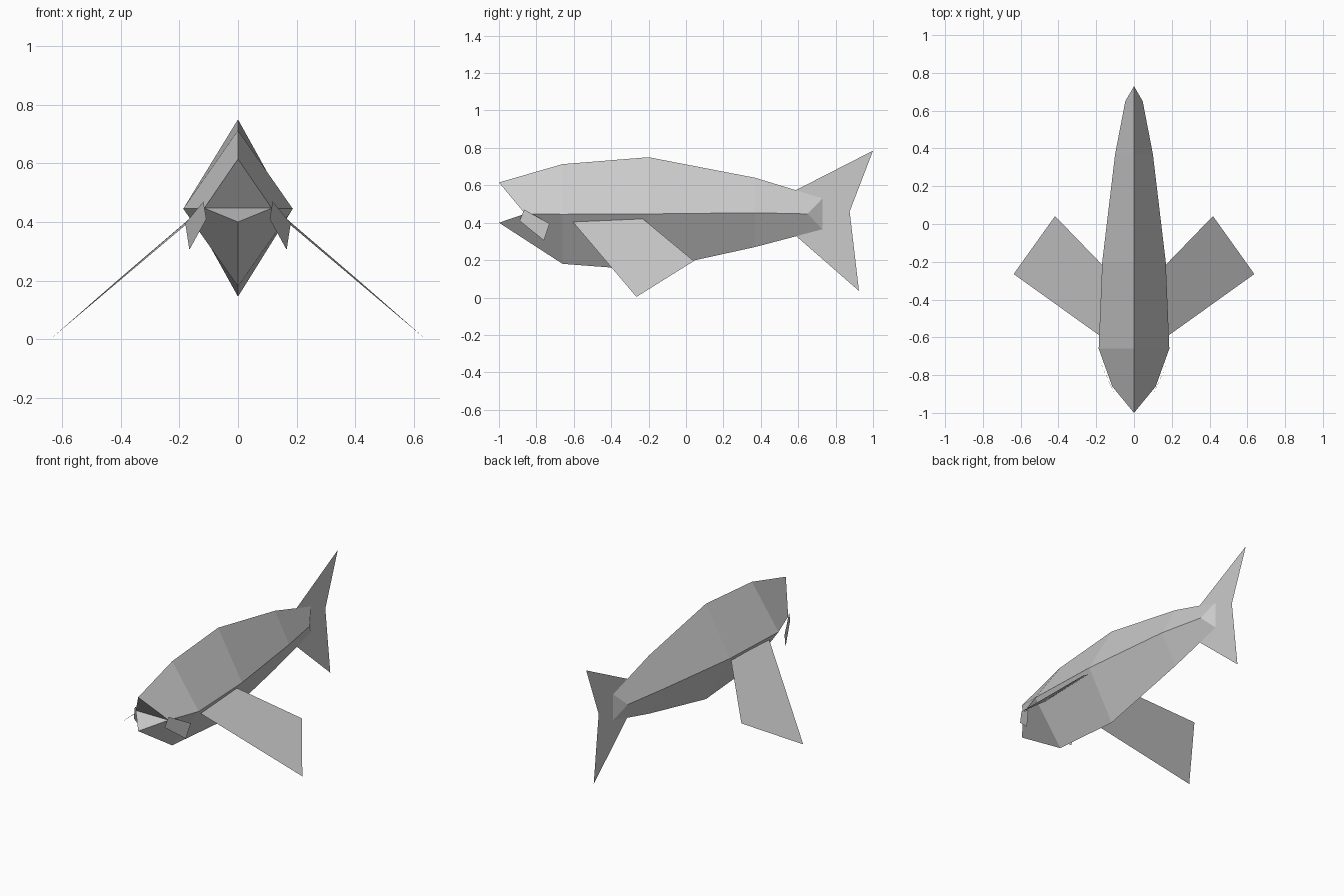
import bpy

if "Cube" in bpy.data.objects:
    bpy.data.objects.remove(bpy.data.objects["Cube"])

grey = bpy.data.materials.new("plain grey")
grey.diffuse_color = (0.6, 0.6, 0.6, 1)
grey.use_nodes = True
grey.node_tree.nodes["Principled BSDF"].inputs["Base Color"].default_value = grey.diffuse_color


def add_part(name, verts, faces):
    mesh = bpy.data.meshes.new(name)
    mesh.from_pydata(verts, [], faces)
    mesh.materials.append(grey)
    obj = bpy.data.objects.new(name, mesh)
    bpy.context.collection.objects.link(obj)
    return obj


# Body: each station is (ridge y, top z, bottom z, side x, side y, side z)
stations = [
    (-1.00, 0.615, 0.400, 0.115, -0.86, 0.447),
    (-0.66, 0.713, 0.180, 0.187, -0.66, 0.445),
    (-0.20, 0.750, 0.145, 0.168, -0.20, 0.447),
    (0.37, 0.640, 0.270, 0.100, 0.37, 0.453),
    (0.73, 0.530, 0.365, 0.046, 0.65, 0.447),
]
verts, faces = [], []
for y, top, bottom, sx, sy, sz in stations:
    verts += [(0, y, top), (sx, sy, sz), (0, y, bottom), (-sx, sy, sz)]
for i in range(len(stations) - 1):
    a = 4 * i
    for k in range(4):
        n = (k + 1) % 4
        faces.append((a + k, a + 4 + k, a + 4 + n, a + n))

# Open mouth: roof and jaw meet along the line between the mouth corners
faces += [(0, 1, 3), (1, 2, 3)]
# Pinched tail root
e = 4 * (len(stations) - 1)
faces += [(e, e + 2, e + 1), (e, e + 3, e + 2)]
add_part("body", verts, faces)

# Forked tail fin, a flat sheet on the centre line
add_part("tail_fin",
         [(0, 0.57, 0.565), (0, 1.0, 0.785), (0, 0.875, 0.46),
          (0, 0.925, 0.035), (0, 0.57, 0.345), (0, 0.57, 0.455)],
         [(5, 2, 1, 0), (4, 3, 2, 5)])

# Paired sheets: side fins and cheek flaps
side_fin = [(0.155, -0.61, 0.41), (0.637, -0.265, 0.003),
            (0.418, 0.042, 0.195), (0.155, -0.23, 0.42)]
cheek_flap = [(0.118, -0.865, 0.47), (0.108, -0.89, 0.41),
              (0.166, -0.76, 0.305), (0.18, -0.73, 0.395)]
for side, s in (("right", 1), ("left", -1)):
    for name, pts in (("side_fin", side_fin), ("cheek_flap", cheek_flap)):
        loop = (0, 1, 2, 3) if s > 0 else (3, 2, 1, 0)
        add_part(f"{name}_{side}", [(s * x, y, z) for x, y, z in pts], [loop])
